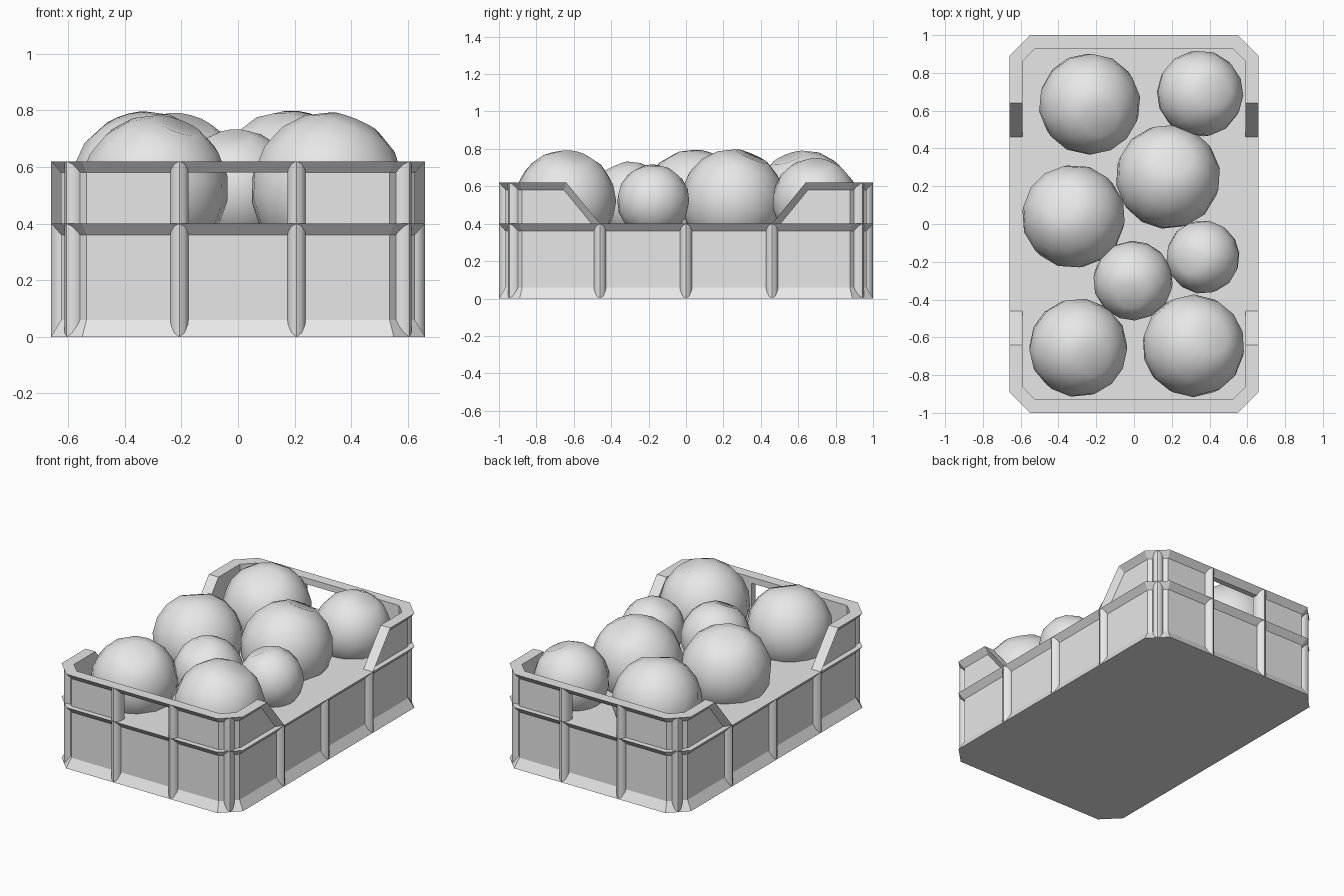
import bpy, bmesh, math
from mathutils import Vector, Matrix, Euler

cube = bpy.data.objects.get("Cube")
if cube:
    bpy.data.objects.remove(cube, do_unlink=True)

HX, HY, CH = 0.66, 1.0, 0.11       # half width, half length, corner chamfer
RECESS, THICK = 0.035, 0.07        # panel depth, upper wall thickness
DECK, TOP, LIP = 0.40, 0.62, 0.04  # heights of the deck and rim, lip height
SLOT = 0.175                       # half width of the hand hole

grey = bpy.data.materials.new("light_grey")
grey.use_nodes = True
grey.diffuse_color = (0.8, 0.8, 0.8, 1)
grey.node_tree.nodes["Principled BSDF"].inputs["Base Color"].default_value = (0.8, 0.8, 0.8, 1)


def finish(bm, name, angle=30):
    bmesh.ops.recalc_face_normals(bm, faces=bm.faces[:])
    mesh = bpy.data.meshes.new(name)
    bm.to_mesh(mesh)
    bm.free()
    mesh.materials.append(grey)
    obj = bpy.data.objects.new(name, mesh)
    bpy.context.collection.objects.link(obj)
    bpy.ops.object.select_all(action='DESELECT')
    obj.select_set(True)
    bpy.context.view_layer.objects.active = obj
    bpy.ops.object.shade_smooth_by_angle(angle=math.radians(angle))
    return obj


def corner(d):
    """The two chamfer points of the +x, +y corner, inset by d."""
    k = CH + d * math.tan(math.pi / 8)
    return (HX - d, HY - k), (HX - k, HY - d)


# Lower tray: chamfered outline lofted through a flared profile
bm = bmesh.new()
rings = []
for d, z in [(0, 0), (RECESS, 0.06), (RECESS, DECK - LIP), (0, DECK)]:
    a, b = corner(d)
    pts = [a, b, (-b[0], b[1]), (-a[0], a[1])]
    pts += [(-x, -y) for x, y in pts]
    rings.append([bm.verts.new((x, y, z)) for x, y in pts])
for low, high in zip(rings, rings[1:]):
    for i in range(8):
        j = (i + 1) % 8
        bm.faces.new((low[i], low[j], high[j], high[i]))
bm.faces.new(rings[0])
bm.faces.new(rings[-1])
finish(bm, "tray")


def slope_y(z):
    """Outer y of the sloping end of an upper wall."""
    return 0.46 + 0.18 * (z - DECK) / (TOP - DECK)


def end_wall(sign, name):
    bm = bmesh.new()
    # section: rim, panel top, panel bottom, inner bottom, inner middle, inner rim
    section = [(0, TOP), (RECESS, TOP - LIP), (RECESS, DECK),
               (THICK, DECK), (THICK, TOP - LIP), (THICK, TOP)]

    def station(kind, side):
        verts = []
        for d, z in section:
            a, b = corner(d)
            end = slope_y(z) + (0.045 if d == RECESS else 0)
            x, y = {"end": (HX - d, end), "a": a, "b": b, "slot": (SLOT, HY - d)}[kind]
            verts.append(bm.verts.new((side * x, sign * y, z)))
        return verts

    kinds = ["end", "a", "b", "slot"]
    path = [station(k, -1) for k in kinds] + [station(k, 1) for k in reversed(kinds)]
    for n, (p, q) in enumerate(zip(path, path[1:])):
        for i in range(6):
            if n == 3 and i in (1, 2, 3):
                continue                      # open hand hole
            j = (i + 1) % 6
            bm.faces.new((p[i], p[j], q[j], q[i]))
    left, right = path[3], path[4]
    bm.faces.new((left[1], left[4], right[4], right[1]))
    for jamb in (left, right):
        bm.faces.new(jamb[1:5])
    # sloping ends with a flared outer lip
    for s, v in ((-1, path[0]), (1, path[-1])):
        foot = bm.verts.new((s * HX, sign * slope_y(DECK), DECK))
        bm.faces.new((v[0], v[1], v[2], foot))
        bm.faces.new((v[0], foot, v[3], v[4], v[5]))
        bm.faces.new((foot, v[2], v[3]))
    finish(bm, name)


end_wall(-1, "front_wall")
end_wall(1, "back_wall")


def rib(name, x, y, normal, top):
    n = Vector((*normal, 0)).normalized()
    t = Vector((-n.y, n.x, 0))
    base = Vector((x, y, 0))
    profile = [(-0.033, RECESS + 0.005), (-0.03, 0.025), (-0.018, 0.008), (0, 0),
               (0.018, 0.008), (0.03, 0.025), (0.033, RECESS + 0.005)]
    bm = bmesh.new()
    low = [bm.verts.new(base + t * w - n * d) for w, d in profile]
    face = bm.faces.new(low)
    new = bmesh.ops.extrude_face_region(bm, geom=[face])["geom"]
    bmesh.ops.translate(bm, vec=(0, 0, top),
                        verts=[g for g in new if isinstance(g, bmesh.types.BMVert)])
    finish(bm, name, 45)


# Ribs on the ends, the corners and the long sides
for sx, side in ((-1, "right"), (1, "left")):
    for sy, end in ((-1, "front"), (1, "back")):
        rib(f"{end}_{side}_rib", sx * 0.207, sy * HY, (0, sy), TOP - 0.001)
        rib(f"{end}_{side}_corner_rib", sx * (HX - CH / 2), sy * (HY - CH / 2),
            (sx, sy), TOP - 0.001)
    for i, y in enumerate((-0.46, 0, 0.46)):
        rib(f"{side}_side_rib_{i + 1}", sx * HX, y, (sx, 0), DECK - 0.001)


# Round fruit: coarse balls, each tilted, with a small dimple at the crown
fruit = [(-0.235, 0.635, 0.27), (0.35, 0.69, 0.23), (0.18, 0.25, 0.278),
         (-0.32, 0.04, 0.275), (0.365, -0.175, 0.195), (-0.005, -0.30, 0.212),
         (-0.295, -0.655, 0.262), (0.315, -0.645, 0.272)]
for i, (x, y, r) in enumerate(fruit):
    bm = bmesh.new()
    bmesh.ops.create_uvsphere(bm, u_segments=14, v_segments=9, radius=r)
    for v in bm.verts:
        if v.co.z > r * 0.99:
            v.co.z = r * 0.9
    turn = Euler((0.35, 0.25, i * 1.1)).to_matrix().to_4x4()
    bmesh.ops.transform(bm, matrix=Matrix.Translation((x, y, 0.522)) @ turn, verts=bm.verts[:])
    finish(bm, f"fruit_{i + 1}", 60)
